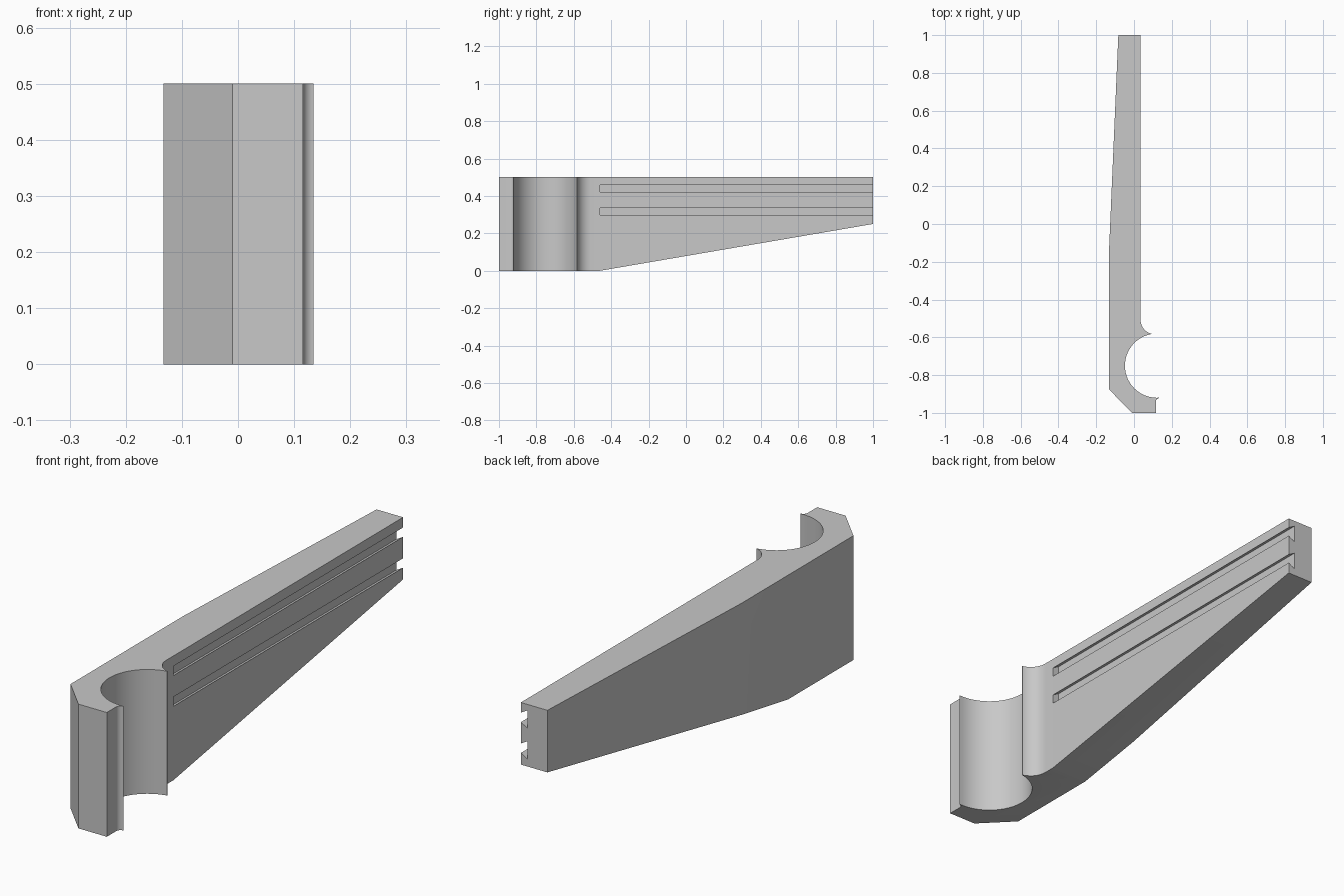
import bpy, bmesh
from math import cos, sin, radians
from mathutils import Vector

cube = bpy.data.objects.get("Cube")
if cube:
    bpy.data.objects.remove(cube, do_unlink=True)

grey = bpy.data.materials.new("plain grey")
grey.use_nodes = True
colour = (0.58, 0.58, 0.58, 1)
grey.diffuse_color = colour
grey.node_tree.nodes["Principled BSDF"].inputs["Base Color"].default_value = colour


def prism(name, points, sweep):
    """Sweep a closed outline of 3D points along a vector into a solid."""
    bm = bmesh.new()
    sweep = Vector(sweep)
    near = [bm.verts.new(p) for p in points]
    far = [bm.verts.new(Vector(p) + sweep) for p in points]
    bm.faces.new(near)
    bm.faces.new(far[::-1])
    for i in range(len(near)):
        bm.faces.new((near[i], near[i - 1], far[i - 1], far[i]))
    # Turn the whole shell outward
    if bm.calc_volume(signed=True) < 0:
        bmesh.ops.reverse_faces(bm, faces=bm.faces[:])
    bm.normal_update()
    mesh = bpy.data.meshes.new(name)
    bm.to_mesh(mesh)
    bm.free()
    mesh.materials.append(grey)
    obj = bpy.data.objects.new(name, mesh)
    bpy.context.collection.objects.link(obj)
    return obj


def arc(cx, cy, r, start, end, steps):
    angles = [radians(start + (end - start) * i / steps) for i in range(steps + 1)]
    return [(cx + r * cos(a), cy + r * sin(a)) for a in angles]


# Plan outline: tapering arm, flared hook tip, round socket, chamfered nose
outline = [(-0.083, 1), (0.035, 1)]
outline += arc(0.11, -0.508, 0.075, 180, 256, 14)
outline += arc(0.122, -0.75, 0.17, 100, 273, 40)
outline += arc(0.136, -0.941, 0.02, 95, 180, 8)
outline += [(0.116, -1), (-0.01, -1), (-0.133, -0.875), (-0.133, -0.16)]
bracket = prism("bracket_arm", [(x, y, 0) for x, y in outline], (0, 0, 0.5))

# Sloping underside
cutters = [prism("underside_cutter",
                 [(-0.5, y, z) for y, z in
                  ((-0.46, 0), (1.46, 0.329), (1.46, -0.2), (-0.46, -0.2))],
                 (1, 0, 0))]

# Two dovetail grooves, open at the far end
for z in (0.316, 0.44):
    section = [(0.005, -0.036), (0.035, -0.019), (0.06, -0.019),
               (0.06, 0.019), (0.035, 0.019), (0.005, 0.036)]
    cutters.append(prism("groove_cutter",
                         [(x, -0.46, z + dz) for x, dz in section], (0, 1.6, 0)))

bpy.ops.object.select_all(action="DESELECT")
bracket.select_set(True)
bpy.context.view_layer.objects.active = bracket
for cutter in cutters:
    cutter.hide_render = True
    mod = bracket.modifiers.new("cut", "BOOLEAN")
    mod.operation = "DIFFERENCE"
    mod.solver = "EXACT"
    mod.object = cutter
    bpy.ops.object.modifier_apply(modifier=mod.name)
    bpy.data.objects.remove(cutter, do_unlink=True)

bpy.ops.object.shade_smooth_by_angle(angle=radians(20))
